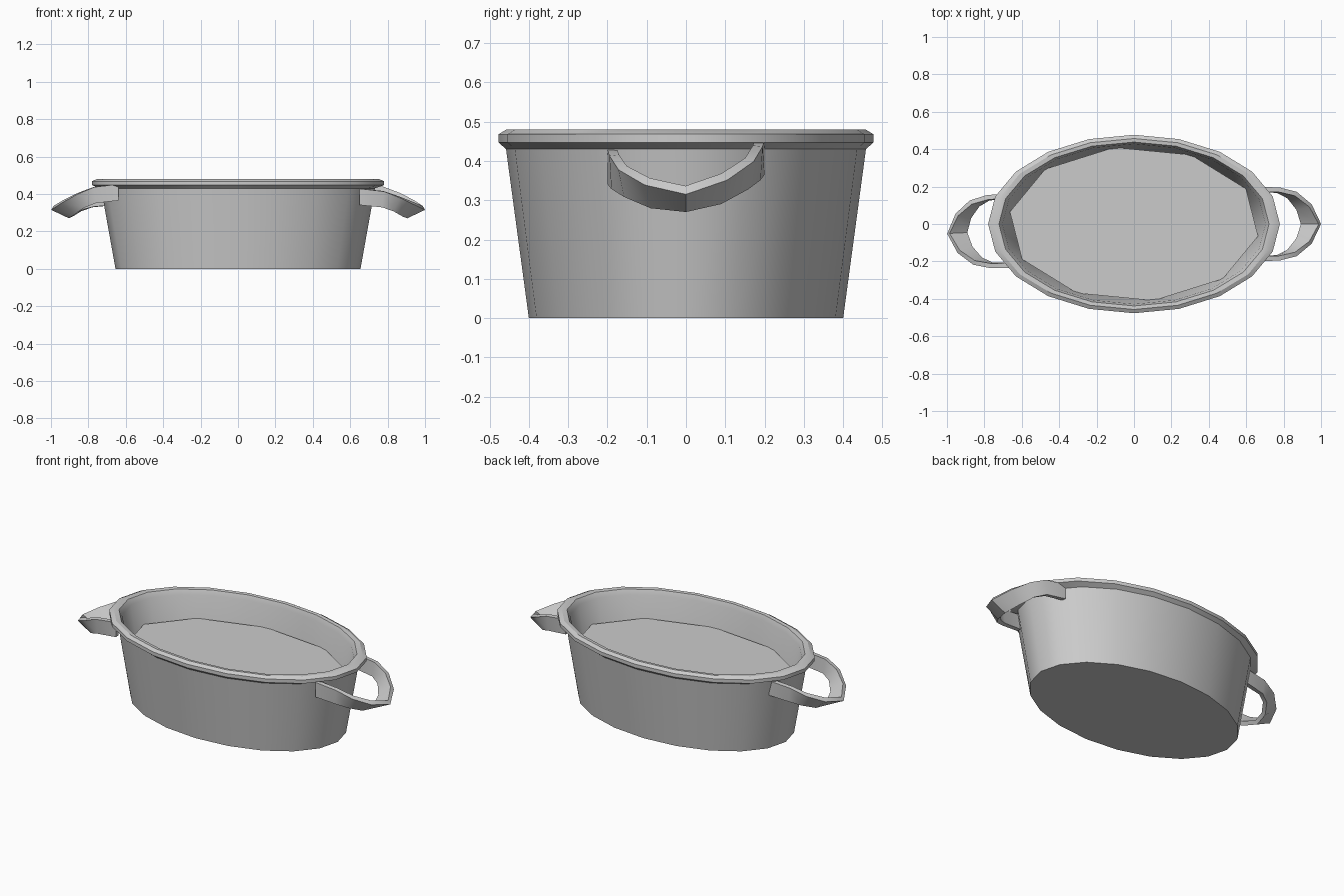
import bpy, bmesh, math
from mathutils import Matrix

if "Cube" in bpy.data.objects:
    bpy.data.objects.remove(bpy.data.objects["Cube"])


def finish(bm, name, smooth=True):
    bmesh.ops.recalc_face_normals(bm, faces=bm.faces)
    mesh = bpy.data.meshes.new(name)
    bm.to_mesh(mesh)
    bm.free()
    ob = bpy.data.objects.new(name, mesh)
    bpy.context.collection.objects.link(ob)
    if smooth:
        bpy.ops.object.select_all(action='DESELECT')
        ob.select_set(True)
        bpy.context.view_layer.objects.active = ob
        bpy.ops.object.shade_smooth_by_angle(angle=math.radians(30))
    return ob


def oval(bm, rx, ry, z, sides, start=0.0):
    ring = []
    for i in range(sides):
        a = start + 2 * math.pi * i / sides
        ring.append(bm.verts.new((rx * math.cos(a), ry * math.sin(a), z)))
    return ring


def bridge(bm, a, b):
    n = len(a)
    for i in range(n):
        j = (i + 1) % n
        bm.faces.new((a[i], a[j], b[j], b[i]))


# Oval pan with rolled rim: (x radius, y radius, height) from outer base to inner base
profile = [(.655, .40, 0), (.732, .458, .43), (.78, .477, .447), (.78, .477, .468),
           (.755, .457, .48), (.722, .438, .478), (.703, .428, .45), (.63, .38, .03)]
bm = bmesh.new()
rings = [oval(bm, rx, ry, z, 20) for rx, ry, z in profile]
for a, b in zip(rings, rings[1:]):
    bridge(bm, a, b)
bm.faces.new(rings[0])
bm.faces.new(rings[-1])
finish(bm, "pan_body")

# Ten-sided inner surface
bm = bmesh.new()
bm.faces.new(oval(bm, .672, .415, .32, 10, math.radians(-9)))
finish(bm, "pan_filling", False)

# Half of the twisted handle strip: outer top and outer bottom points, root to tip
half = [((.65, .20, .44), (.65, .20, .353)),
        ((.78, .195, .425), (.77, .19, .34)),
        ((.87, .172, .388), (.83, .158, .318)),
        ((.95, .105, .345), (.88, .09, .285)),
        ((1.0, 0, .315), (.905, 0, .27))]
TILT, THICK = .06, .025


def handle(name, turn):
    pts = [[(x, -y, z) for x, y, z in s] for s in half] + half[-2::-1]
    pts = [[(x, y, z + TILT * y) for x, y, z in s] for s in pts]
    bm = bmesh.new()
    cols = [[bm.verts.new(p) for p in s] for s in pts]
    for a, b in zip(cols, cols[1:]):
        bm.faces.new((a[0], a[1], b[1], b[0]))
    bm.normal_update()
    # thicken the strip towards its inside
    inner = []
    for col in cols:
        row = []
        for v in col:
            n = v.normal if v.normal.x >= 0 else -v.normal
            row.append(v.co - n * THICK)
        inner.append([bm.verts.new(p) for p in row])
    for o, i in zip(zip(cols, cols[1:]), zip(inner, inner[1:])):
        bm.faces.new((i[0][0], i[1][0], i[1][1], i[0][1]))
        bm.faces.new((o[0][0], o[1][0], i[1][0], i[0][0]))
        bm.faces.new((o[0][1], i[0][1], i[1][1], o[1][1]))
    for k in (0, -1):
        bm.faces.new((cols[k][0], inner[k][0], inner[k][1], cols[k][1]))
    bm.transform(Matrix.Rotation(math.radians(turn), 4, 'Z'))
    finish(bm, name)


handle("right_handle", 0)
handle("left_handle", 183)
